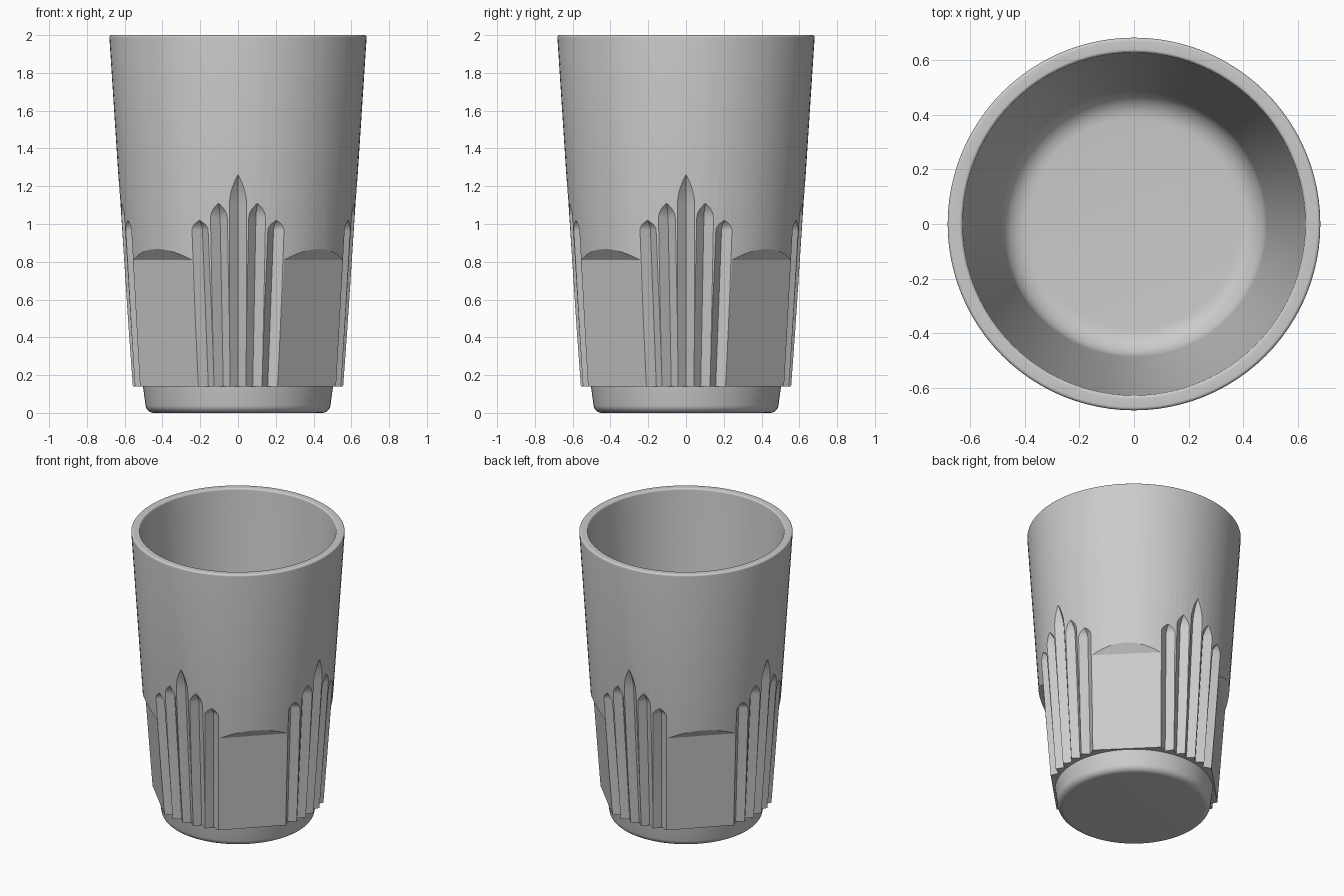
import bpy
import bmesh
from math import sin, cos, pi, radians, sqrt
from mathutils import Vector

cube = bpy.data.objects.get("Cube")
if cube:
    bpy.data.objects.remove(cube, do_unlink=True)

grey = bpy.data.materials.new("plain grey")
grey.use_nodes = True
colour = (0.6, 0.6, 0.6, 1)
grey.diffuse_color = colour
grey.node_tree.nodes["Principled BSDF"].inputs["Base Color"].default_value = colour


def wall(z):
    """Outer radius of the tapered wall at height z."""
    return 0.552 + 0.0645 * z


def arc(x, z, r, start, end, steps=8):
    angles = [radians(start + (end - start) * i / steps) for i in range(steps + 1)]
    return [(x + r * cos(a), z + r * sin(a)) for a in angles]


def make_object(name, bm):
    bmesh.ops.recalc_face_normals(bm, faces=bm.faces[:])
    mesh = bpy.data.meshes.new(name)
    bm.to_mesh(mesh)
    bm.free()
    mesh.materials.append(grey)
    obj = bpy.data.objects.new(name, mesh)
    bpy.context.collection.objects.link(obj)
    return obj


def lathe(name, profile, steps=96):
    bm = bmesh.new()
    verts = [bm.verts.new((x, 0, z)) for x, z in profile]
    edges = [bm.edges.new(pair) for pair in zip(verts, verts[1:])]
    bmesh.ops.spin(bm, geom=verts + edges, cent=(0, 0, 0), axis=(0, 0, 1),
                   angle=2 * pi, steps=steps)
    bmesh.ops.remove_doubles(bm, verts=bm.verts[:], dist=1e-5)
    return make_object(name, bm)


def add_hull(bm, points):
    verts = [bm.verts.new(p) for p in points]
    result = bmesh.ops.convex_hull(bm, input=verts)
    spare = [v for v in result["geom_interior"] if isinstance(v, bmesh.types.BMVert)]
    bmesh.ops.delete(bm, geom=spare, context="VERTS")


def polar(angle, out, side, z):
    """Point at a distance out along an angle, shifted sideways."""
    return Vector((out * cos(angle) - side * sin(angle),
                   out * sin(angle) + side * cos(angle), z))


# Tumbler: base foot, overhanging wall, rim, inner wall and rounded floor
rim = 0.012
profile = [(0, 0)]
profile += arc(0.445, 0.045, 0.045, -90, -8)
profile += [(0.503, 0.14), (wall(0.14), 0.14)]
profile += arc(wall(2) - rim, 2 - rim, rim, 0, 90)
profile += arc(0.626 + rim, 2 - rim, rim, 90, 180)
profile += arc(0.385, 0.27, 0.1, -5, -90)
profile += [(0, 0.17)]
tumbler = lathe("tumbler", profile)


# V grooves with a curved pointed top
def add_groove(bm, quarter, offset, peak, run, depth=0.04, half=0.047, over=0.02):
    last = sqrt(1 + over / depth)
    path = [(0.06, depth)]
    for i in range(9):
        s = last * i / 8
        path.append((peak - run * (1 - s), depth * (1 - s * s)))
    points = []
    for z, d in path:
        angle = quarter + radians(offset) * (0.9 + 0.1 * z)
        width = max(half * (d + over) / depth, 0)
        points.append(polar(angle, wall(z) - d, 0, z))
        if width > 0.001:
            points += [polar(angle, wall(z) + over, side * width, z) for side in (-1, 1)]
    add_hull(bm, points)


# Flat panel with a sloping top
def add_panel(bm, angle):
    section = [(0.509, 0.06), (0.564, 0.81), (0.664, 0.94), (0.664, 0.06)]
    add_hull(bm, [polar(angle, out, side, z) for out, z in section for side in (-0.27, 0.27)])


bm = bmesh.new()
for k in range(4):
    quarter = k * pi / 2
    add_panel(bm, quarter + pi / 4)
    add_groove(bm, quarter, 0, 1.26, 0.16)
    for sign in (-1, 1):
        add_groove(bm, quarter, sign * 9.4, 1.11, 0.08)
        add_groove(bm, quarter, sign * 19.2, 1.02, 0.055)
cutter = make_object("facet_cutter", bm)
cutter.hide_render = True

# Cut the facets and shade
cut = tumbler.modifiers.new("facets", "BOOLEAN")
cut.operation = "DIFFERENCE"
cut.solver = "EXACT"
cut.use_self = True
cut.object = cutter
bpy.ops.object.select_all(action="DESELECT")
bpy.context.view_layer.objects.active = tumbler
tumbler.select_set(True)
bpy.ops.object.modifier_apply(modifier=cut.name)
bpy.data.objects.remove(cutter, do_unlink=True)
bpy.ops.object.shade_smooth_by_angle(angle=radians(14))
